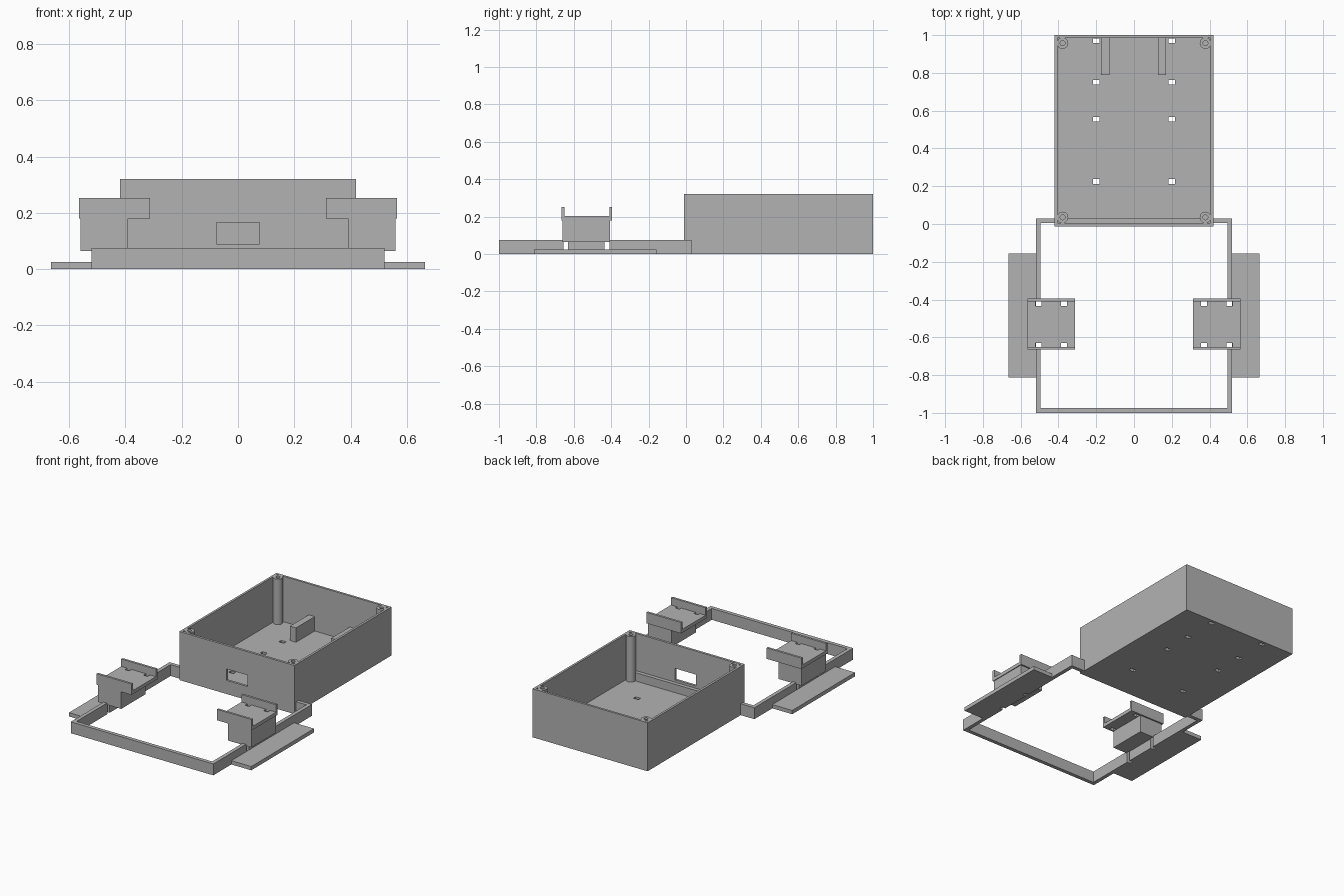
import bpy
import bmesh
from mathutils import Matrix, Vector

cube = bpy.data.objects.get("Cube")
if cube:
    bpy.data.objects.remove(cube, do_unlink=True)

grey = bpy.data.materials.new("plain grey")
grey.use_nodes = True
colour = (0.45, 0.45, 0.45, 1)
grey.diffuse_color = colour
grey.node_tree.nodes["Principled BSDF"].inputs["Base Color"].default_value = colour


def add_box(bm, x, y, z):
    """Add a box spanning the given (low, high) ranges."""
    spans = (x, y, z)
    centre = Vector([(a + b) / 2 for a, b in spans])
    size = [abs(b - a) for a, b in spans]
    bmesh.ops.create_cube(bm, size=1, matrix=Matrix.Translation(centre) @ Matrix.Diagonal((*size, 1)))


def add_cylinder(bm, x, y, z, radius):
    height = z[1] - z[0]
    bmesh.ops.create_cone(bm, cap_ends=True, segments=32, radius1=radius, radius2=radius,
                          depth=height, matrix=Matrix.Translation((x, y, z[0] + height / 2)))


def finish(name, bm):
    mesh = bpy.data.meshes.new(name)
    bm.to_mesh(mesh)
    bm.free()
    mesh.materials.append(grey)
    obj = bpy.data.objects.new(name, mesh)
    bpy.context.collection.objects.link(obj)
    return obj


def boxes(name, *spans):
    bm = bmesh.new()
    for span in spans:
        add_box(bm, *span)
    return finish(name, bm)


def select_only(obj):
    bpy.ops.object.select_all(action='DESELECT')
    obj.select_set(True)
    bpy.context.view_layer.objects.active = obj


def cut(obj, cutter):
    """Subtract the cutter from the object and discard the cutter."""
    cutter.hide_render = True
    mod = obj.modifiers.new("cut", 'BOOLEAN')
    mod.operation = 'DIFFERENCE'
    mod.solver = 'EXACT'
    mod.object = cutter
    select_only(obj)
    bpy.ops.object.modifier_apply(modifier=mod.name)
    bpy.data.objects.remove(cutter, do_unlink=True)


def around(c, half):
    return (c - half, c + half)


# Open-topped case with a front window and slots through the floor
case = boxes("case", ((-0.42, 0.42), (-0.012, 1), (0, 0.32)))
cut(case, boxes("case_cavity", ((-0.405, 0.405), (0.004, 0.985), (0.02, 0.5))))
slots = [(around(x, 0.018), around(y, 0.012), (-0.1, 0.1))
         for x in (-0.2, 0.2) for y in (0.97, 0.75, 0.555, 0.225)]
window = (around(0, 0.077), (-0.1, 0.1), (0.09, 0.165))
cut(case, boxes("case_openings", window, *slots))

# Screw posts in the corners of the case
bm, holes = bmesh.new(), bmesh.new()
for x in (-0.378, 0.378):
    for y in (0.035, 0.957):
        add_cylinder(bm, x, y, (0.01, 0.32), 0.03)
        add_cylinder(holes, x, y, (0.12, 0.4), 0.013)
posts = finish("screw_posts", bm)
cut(posts, finish("screw_holes", holes))
select_only(posts)
bpy.ops.object.shade_smooth_by_angle()

# Support ribs on the case floor
boxes("support_ribs", *[(around(x, 0.022), (0.79, 0.987), (0.015, 0.115)) for x in (-0.152, 0.148)])

# Rectangular frame, its rear bar running inside the case
frame = boxes("frame", ((-0.52, 0.52), (-1, 0.03), (0, 0.075)))
cut(frame, boxes("frame_opening", ((-0.495, 0.495), (-0.975, 0.005), (-0.1, 0.2))))


def slot_spans(x):
    return [(around(x, 0.0155), around(y, 0.0125), (-0.1, 0.4)) for y in (-0.643, -0.422)]


for side, label in ((1, "left"), (-1, "right")):
    def span(a, b):
        return tuple(sorted((side * a, side * b)))

    # Outer foot plate
    boxes(label + "_foot_plate", (span(0.518, 0.665), (-0.812, -0.157), (0, 0.025)))

    # Mounting block and tray, pierced by tie slots
    block = boxes(label + "_block", (span(0.39, 0.56), (-0.66, -0.405), (0.065, 0.185)))
    tray = boxes(label + "_tray", (span(0.312, 0.565), (-0.665, -0.395), (0.18, 0.203)))
    outer = slot_spans(side * 0.506)
    inner = slot_spans(side * 0.37)
    cut(block, boxes("block_slots", *outer))
    cut(tray, boxes("tray_slots", *outer, *inner))
    cut(frame, boxes("frame_slots", *outer))

    # Upright flanges at the front and back of the tray
    boxes(label + "_flanges", *[(span(0.312, 0.565), y, (0.2, 0.252))
                                for y in ((-0.665, -0.65), (-0.41, -0.395))])
